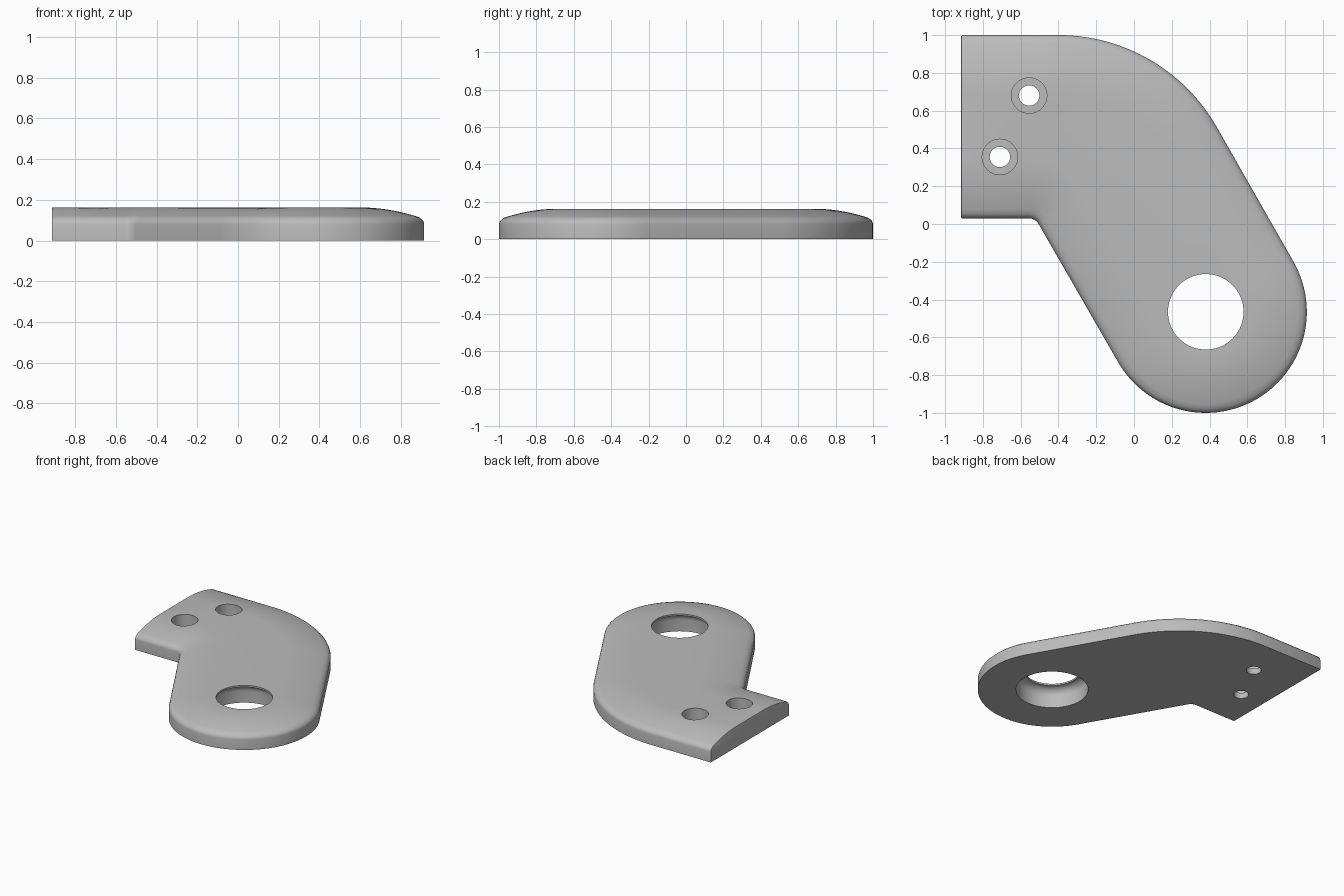
import bpy, bmesh
from math import cos, sin, radians, pi

cube = bpy.data.objects.get("Cube")
if cube:
    bpy.data.objects.remove(cube, do_unlink=True)

TAB_X = -0.915          # flat end of the tab
TOP = 0.163             # plate thickness
CROWN = 0.32            # width of the crowned border

metal = bpy.data.materials.new("plain_grey")
metal.use_nodes = True
metal.diffuse_color = (0.5, 0.5, 0.5, 1)
metal.node_tree.nodes["Principled BSDF"].inputs["Base Color"].default_value = (0.5, 0.5, 0.5, 1)


def make_object(name, bm):
    bmesh.ops.recalc_face_normals(bm, faces=bm.faces[:])
    mesh = bpy.data.meshes.new(name)
    bm.to_mesh(mesh)
    bm.free()
    mesh.materials.append(metal)
    ob = bpy.data.objects.new(name, mesh)
    bpy.context.collection.objects.link(ob)
    return ob


def bridge(bm, a, b):
    for i in range(len(a)):
        j = (i + 1) % len(a)
        bm.faces.new((a[i], a[j], b[j], b[i]))


# Bent outline, inset by d: outer bend, round end, inner corner
ARCS = [(-0.4, 0.035, 0.965, 90, 30, 1, 28),
        (0.38, -0.465, 0.535, 30, -150, 1, 56),
        (-0.557, -0.03, 0.06, 30, 90, -1, 14)]


def outline(d):
    pts = [(TAB_X, 1 - d)]
    for cx, cy, r, a0, a1, side, steps in ARCS:
        for i in range(steps + 1):
            a = radians(a0 + (a1 - a0) * i / steps)
            rr = r - side * d
            pts.append((cx + rr * cos(a), cy + rr * sin(a)))
    pts.append((TAB_X, 0.03 + d))
    return pts


# Edge section: straight wall, tight round, then a shallow crown
section = [(0, 0), (0, 0.08), (0.002, 0.089), (0.006, 0.098), (0.013, 0.105)]
for i in range(13):
    d = 0.023 + (CROWN - 0.023) * i / 12
    section.append((d, TOP - (CROWN - d) ** 2 / 1.8))

bm = bmesh.new()
rings = [[bm.verts.new((x, y, z)) for x, y in outline(d)] for d, z in section]
for a, b in zip(rings, rings[1:]):
    bridge(bm, a, b)
bm.faces.new(rings[0])
bm.faces.new(rings[-1])

# Merge the tab end into one face and soften its rim
inner = [bm.edges.get((r[0], r[-1])) for r in rings[1:-1]]
bmesh.ops.dissolve_edges(bm, edges=inner)
rim = [e for e in bm.edges
       if all(abs(v.co.x - TAB_X) < 1e-5 for v in e.verts)
       and max(v.co.z for v in e.verts) > 0.01]
bmesh.ops.bevel(bm, geom=rim, offset=0.006, segments=2, profile=0.5, affect='EDGES')
plate = make_object("bracket_plate", bm)


# Turned cutters for the stepped holes
def turned_cutter(name, x, y, profile, sides):
    bm = bmesh.new()
    loops = [[bm.verts.new((x + r * cos(2 * pi * i / sides), y + r * sin(2 * pi * i / sides), z))
              for i in range(sides)] for r, z in profile]
    for a, b in zip(loops, loops[1:]):
        bridge(bm, a, b)
    bm.faces.new(loops[0])
    bm.faces.new(loops[-1])
    ob = make_object(name, bm)
    ob.hide_render = True
    return ob


# Pivot hole: wide below, rounded in to a narrower lip
pivot = [(0.26, -0.1)]
for i in range(9):
    a = pi / 2 * i / 8
    pivot.append((0.2 + 0.06 * cos(a), 0.09 + 0.06 * sin(a)))
pivot.append((0.2, 0.3))
# Screw holes: narrow below, wide pocket above
screw = [(0.054, -0.1), (0.054, 0.045), (0.094, 0.045), (0.094, 0.3)]

cutters = [turned_cutter("pivot_cutter", 0.38, -0.465, pivot, 72),
           turned_cutter("screw_cutter_back", -0.555, 0.68, screw, 40),
           turned_cutter("screw_cutter_front", -0.71, 0.355, screw, 40)]

bpy.ops.object.select_all(action='DESELECT')
plate.select_set(True)
bpy.context.view_layer.objects.active = plate
for cutter in cutters:
    mod = plate.modifiers.new("hole", 'BOOLEAN')
    mod.operation = 'DIFFERENCE'
    mod.solver = 'EXACT'
    mod.object = cutter
    bpy.ops.object.modifier_apply(modifier=mod.name)
    bpy.data.objects.remove(cutter, do_unlink=True)

bpy.ops.object.shade_smooth_by_angle(angle=radians(30))
